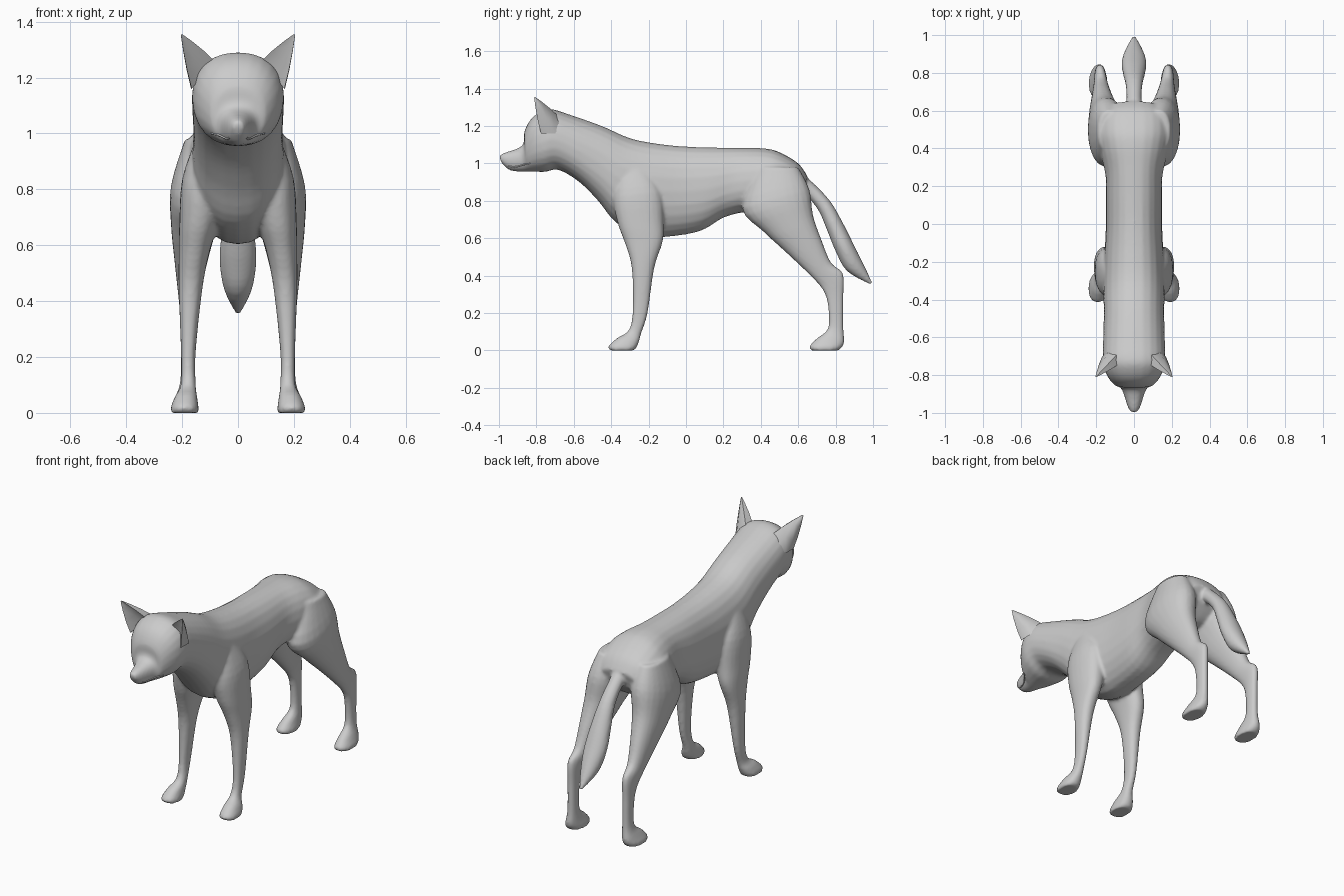
import bpy, bmesh, math
from mathutils import Vector

if "Cube" in bpy.data.objects:
    bpy.data.objects.remove(bpy.data.objects["Cube"])

SEG = 24


def catmull(a, b, c, d, t):
    return [0.5 * (2*q + (r - p)*t + (2*p - 5*q + 4*r - s)*t*t + (3*q - p - 3*r + s)*t**3)
            for p, q, r, s in zip(a, b, c, d)]


def spow(v, e):
    return math.copysign(abs(v) ** e, v)


def loft(bm, rows, side=1, power=2.0, steps=4):
    """Skin through rings: (y, z of one edge, y, z of other edge, x centre, half width)."""
    rings = []
    for i in range(len(rows) - 1):
        a, b = rows[max(i - 1, 0)], rows[i]
        c, d = rows[i + 1], rows[min(i + 2, len(rows) - 1)]
        rings += [catmull(a, b, c, d, k / steps) for k in range(steps)]
    rings.append(rows[-1])
    loops = []
    for y1, z1, y2, z2, xc, hw in rings:
        loop = []
        for k in range(SEG):
            t = 2 * math.pi * k / SEG
            u, v = spow(math.cos(t), 2 / power), spow(math.sin(t), 2 / power)
            loop.append(bm.verts.new((side * (xc + hw * v),
                                      (y1 + y2) / 2 + (y1 - y2) / 2 * u,
                                      max(0, (z1 + z2) / 2 + (z1 - z2) / 2 * u))))
        loops.append(loop)
    for p, q in zip(loops, loops[1:]):
        for k in range(SEG):
            n = (k + 1) % SEG
            bm.faces.new((p[k], p[n], q[n], q[k]))
    bm.faces.new(loops[0])
    bm.faces.new(loops[-1])


def to_object(bm, name):
    bmesh.ops.recalc_face_normals(bm, faces=bm.faces)
    me = bpy.data.meshes.new(name)
    bm.to_mesh(me)
    bm.free()
    ob = bpy.data.objects.new(name, me)
    bpy.context.collection.objects.link(ob)
    bpy.ops.object.select_all(action='DESELECT')
    bpy.context.view_layer.objects.active = ob
    ob.select_set(True)
    return ob


# Head, neck and torso, from nose to rump (top edge, bottom edge, centre, half width)
torso = [
    (-1.0, 1.04, -.985, 1.0, 0, .018), (-.975, 1.055, -.94, .963, 0, .036),
    (-.875, 1.095, -.87, .955, 0, .066), (-.864, 1.17, -.845, .955, 0, .10),
    (-.83, 1.235, -.80, .955, 0, .135), (-.78, 1.275, -.75, .955, 0, .158),
    (-.72, 1.29, -.68, .965, 0, .165), (-.62, 1.26, -.57, .90, 0, .163),
    (-.45, 1.20, -.47, .80, 0, .16), (-.30, 1.135, -.37, .68, 0, .163),
    (-.15, 1.105, -.22, .61, 0, .158), (0, 1.09, -.08, .61, 0, .15),
    (.15, 1.085, .08, .64, 0, .15), (.30, 1.083, .20, .71, 0, .15),
    (.42, 1.08, .32, .74, 0, .175), (.50, 1.06, .45, .74, 0, .19),
    (.60, 1.0, .55, .76, 0, .175), (.65, .93, .62, .83, 0, .11)]

# Legs from shoulder or hip to sole (front edge, back edge, centre, half width)
front_leg = [
    (-.36, .97, -.20, .97, .10, .055), (-.39, .82, -.13, .85, .12, .08),
    (-.365, .68, -.12, .68, .14, .07), (-.325, .57, -.125, .58, .157, .055),
    (-.29, .44, -.17, .44, .17, .042), (-.285, .22, -.205, .20, .178, .026),
    (-.305, .11, -.24, .09, .178, .027), (-.37, .065, -.25, .05, .186, .04),
    (-.415, .022, -.265, .015, .191, .05), (-.405, 0, -.28, 0, .191, .05)]
hind_leg = [
    (.38, .98, .60, .98, .13, .06), (.30, .76, .66, .86, .14, .10),
    (.42, .63, .68, .72, .157, .083), (.55, .51, .725, .59, .168, .06),
    (.67, .395, .775, .47, .175, .04), (.73, .325, .84, .41, .18, .029),
    (.757, .25, .842, .28, .18, .025), (.76, .12, .842, .12, .18, .026),
    (.70, .065, .847, .05, .186, .038), (.66, .022, .835, .018, .19, .049),
    (.67, 0, .815, 0, .19, .049)]
# Tail from root to tip
tail = [
    (.60, .97, .59, .86, 0, .05), (.675, .90, .65, .82, 0, .04),
    (.77, .80, .71, .745, 0, .045), (.84, .68, .755, .64, 0, .058),
    (.90, .56, .80, .53, 0, .066), (.95, .46, .86, .425, 0, .05),
    (1.0, .355, .985, .352, 0, .008)]

bm = bmesh.new()
loft(bm, torso, power=2.25)
loft(bm, tail)
for s in (1, -1):
    loft(bm, front_leg, s, 2.3)
    loft(bm, hind_leg, s, 2.2)
body = to_object(bm, "body")

# Fuse the shells into one skin and soften the joins
remesh = body.modifiers.new("fuse", 'REMESH')
remesh.mode = 'VOXEL'
remesh.voxel_size = 0.009
smooth = body.modifiers.new("soften", 'SMOOTH')
smooth.factor, smooth.iterations = 0.5, 5
for m in ("fuse", "soften"):
    bpy.ops.object.modifier_apply(modifier=m)
bpy.ops.object.shade_smooth()

for s, label in ((1, "right"), (-1, "left")):
    # Ear: pointed shell with a hollow facing forward
    bm = bmesh.new()
    tip = Vector((.205, -.812, 1.358))
    base = [(.085, -.745, 1.26), (.125, -.725, 1.21), (.166, -.775, 1.16),
            (.168, -.70, 1.16), (.13, -.665, 1.20), (.09, -.69, 1.26)]
    rings = []
    for t, swell in ((0, 1), (.35, 1.1), (.7, 1.2), (.97, 1.5)):
        mid = sum((Vector(b) for b in base), Vector()) / 6
        rings.append([bm.verts.new(Vector((s, 1, 1)) * (mid.lerp(tip, t) + (Vector(b) - mid) * (1 - t) * swell))
                      for b in base])
    for p, q in zip(rings, rings[1:]):
        for k in range(6):
            bm.faces.new((p[k], p[(k+1) % 6], q[(k+1) % 6], q[k]))
    bm.faces.new(rings[0])
    bm.faces.new(rings[-1])
    to_object(bm, label + "_ear")
    bpy.ops.object.shade_smooth_by_angle(angle=math.radians(50))

    # Eye
    bpy.ops.mesh.primitive_uv_sphere_add(segments=16, ring_count=10, radius=1,
                                         location=(s * .082, -.842, 1.122))
    eye = bpy.context.object
    eye.name = label + "_eye"
    eye.scale = (.021, .016, .016)
    eye.rotation_euler = (0, -s * .2, s * .5)
    bpy.ops.object.shade_smooth()

    # Lip line along the jaw, snapped to the skin
    cu = bpy.data.curves.new(label + "_lip", 'CURVE')
    cu.dimensions = '3D'
    cu.bevel_depth = .004
    cu.bevel_resolution = 1
    sp = cu.splines.new('POLY')
    line = [(-.95, .985), (-.92, .98), (-.89, .985), (-.86, .995), (-.83, 1.0)]
    sp.points.add(len(line) - 1)
    for pt, (y, z) in zip(sp.points, line):
        hit, loc, _, _ = body.ray_cast(Vector((s * .5, y, z)), Vector((-s, 0, 0)))
        pt.co = (*(loc if hit else Vector((s * .05, y, z))), 1)
    lip = bpy.data.objects.new(label + "_lip", cu)
    bpy.context.collection.objects.link(lip)
